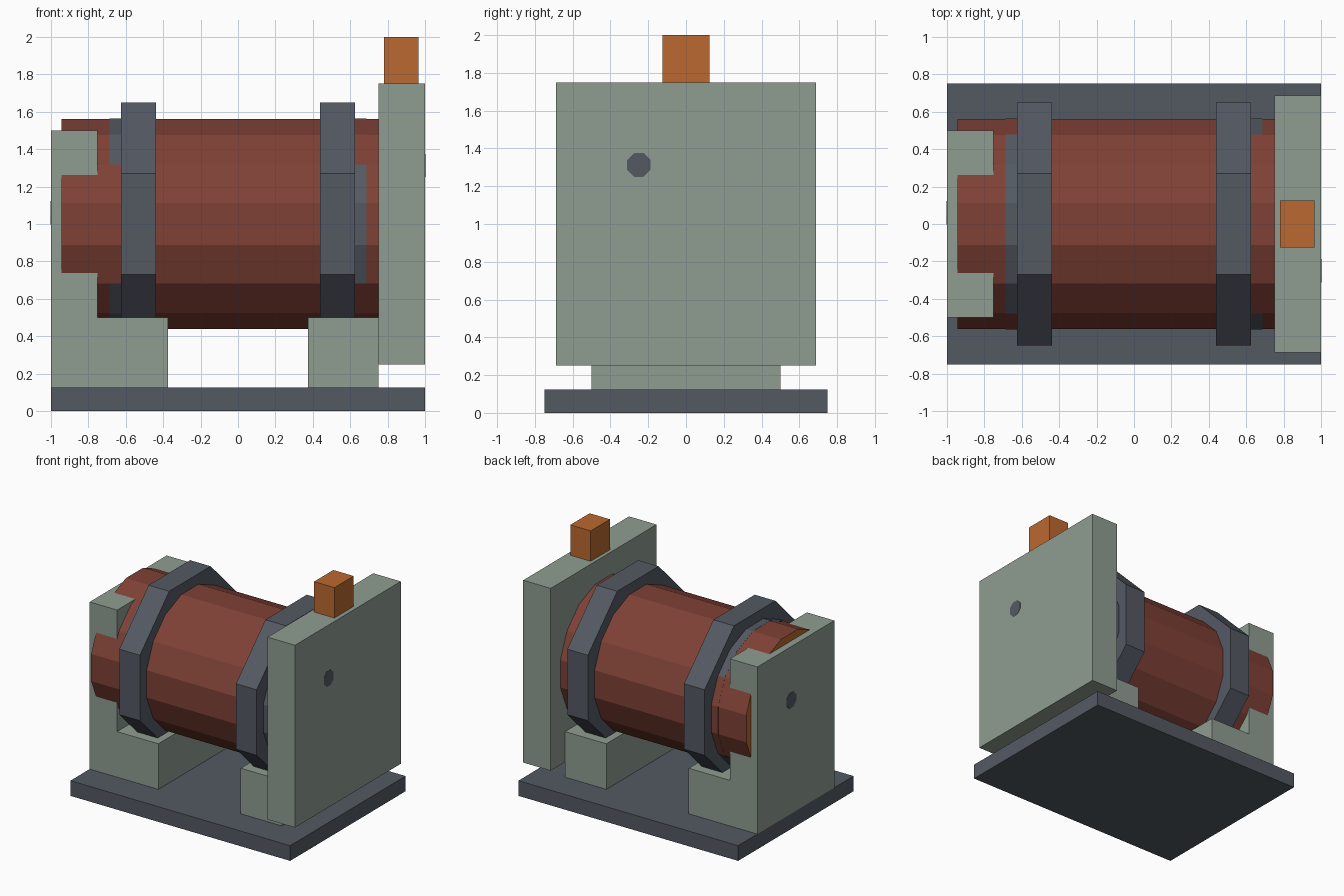
import bpy
import bmesh
from math import pi, cos
from mathutils import Matrix

cube = bpy.data.objects.get("Cube")
if cube:
    bpy.data.objects.remove(cube, do_unlink=True)


def material(name, rgb):
    mat = bpy.data.materials.new(name)
    mat.use_nodes = True
    color = (*rgb, 1)
    mat.diffuse_color = color
    mat.node_tree.nodes["Principled BSDF"].inputs["Base Color"].default_value = color
    return mat


slate = material("slate_grey", (0.088, 0.101, 0.124))
sage = material("sage_green", (0.275, 0.337, 0.285))
brick = material("brick_red", (0.215, 0.053, 0.037))
orange = material("copper_orange", (0.5, 0.14, 0.029))


def finish(name, bm, mats):
    mesh = bpy.data.meshes.new(name)
    bm.to_mesh(mesh)
    bm.free()
    for mat in mats:
        mesh.materials.append(mat)
    obj = bpy.data.objects.new(name, mesh)
    bpy.context.collection.objects.link(obj)
    return obj


def box(name, x, y, z, mat):
    """Box from (min, max) in x and z, and half depth in y."""
    bm = bmesh.new()
    size = Matrix.Diagonal((x[1] - x[0], 2 * y, z[1] - z[0], 1))
    place = Matrix.Translation((sum(x) / 2, 0, sum(z) / 2))
    bmesh.ops.create_cube(bm, size=1, matrix=place @ size)
    return finish(name, bm, [mat])


def prism(name, x, apothem, sides, mats, y=0, z=1, rule=None):
    """Flat-topped regular prism along x; rule picks each face's material."""
    bm = bmesh.new()
    radius = apothem / cos(pi / sides)
    turn = Matrix.Rotation(pi / 2, 4, 'Y') @ Matrix.Rotation(pi / sides, 4, 'Z')
    bmesh.ops.create_cone(bm, cap_ends=True, segments=sides, radius1=radius,
                          radius2=radius, depth=x[1] - x[0],
                          matrix=Matrix.Translation((sum(x) / 2, y, z)) @ turn)
    bm.normal_update()
    if rule:
        for face in bm.faces:
            face.material_index = int(rule(face))
    return finish(name, bm, mats)


# Base, saddles and end plates
box("base", (-1, 1), 0.75, (0, 0.125), slate)
box("short_saddle", (-0.75, -0.375), 0.5, (0.125, 0.5), sage)
box("tall_saddle", (0.375, 0.75), 0.5, (0.125, 0.5), sage)
box("short_end_plate", (-1, -0.75), 0.5, (0.125, 1.5), sage)
box("tall_end_plate", (0.75, 1), 0.6875, (0.25, 1.75), sage)
box("top_block", (0.78, 0.965), 0.125, (1.75, 2), orange)

# Drum with copper ends
prism("drum", (-0.9425, 0.9375), 0.5625, 16, [brick, orange],
      rule=lambda f: abs(f.normal.x) > 0.9)

# Bands, and the partly coloured collars beneath them
for side, sign in (("right", -1), ("left", 1)):
    def span(a, b):
        return tuple(sorted((sign * a, sign * b)))

    prism(side + "_band", span(0.4375, 0.625), 0.65, 8, [slate])
    prism(side + "_collar", span(0.45, 0.6875), 0.5635, 16, [slate, brick],
          rule=lambda f: (abs(f.normal.z) > 0.5) == (sign > 0))

# Pin ends in the end plates
prism("tall_plate_pin", (0.9, 1), 0.0625, 8, [slate], y=-0.25, z=1.3125).location.x = 0.002
prism("short_plate_pin", (-1, -0.9), 0.0625, 8, [slate], y=0.06, z=1.06).location.x = -0.002
